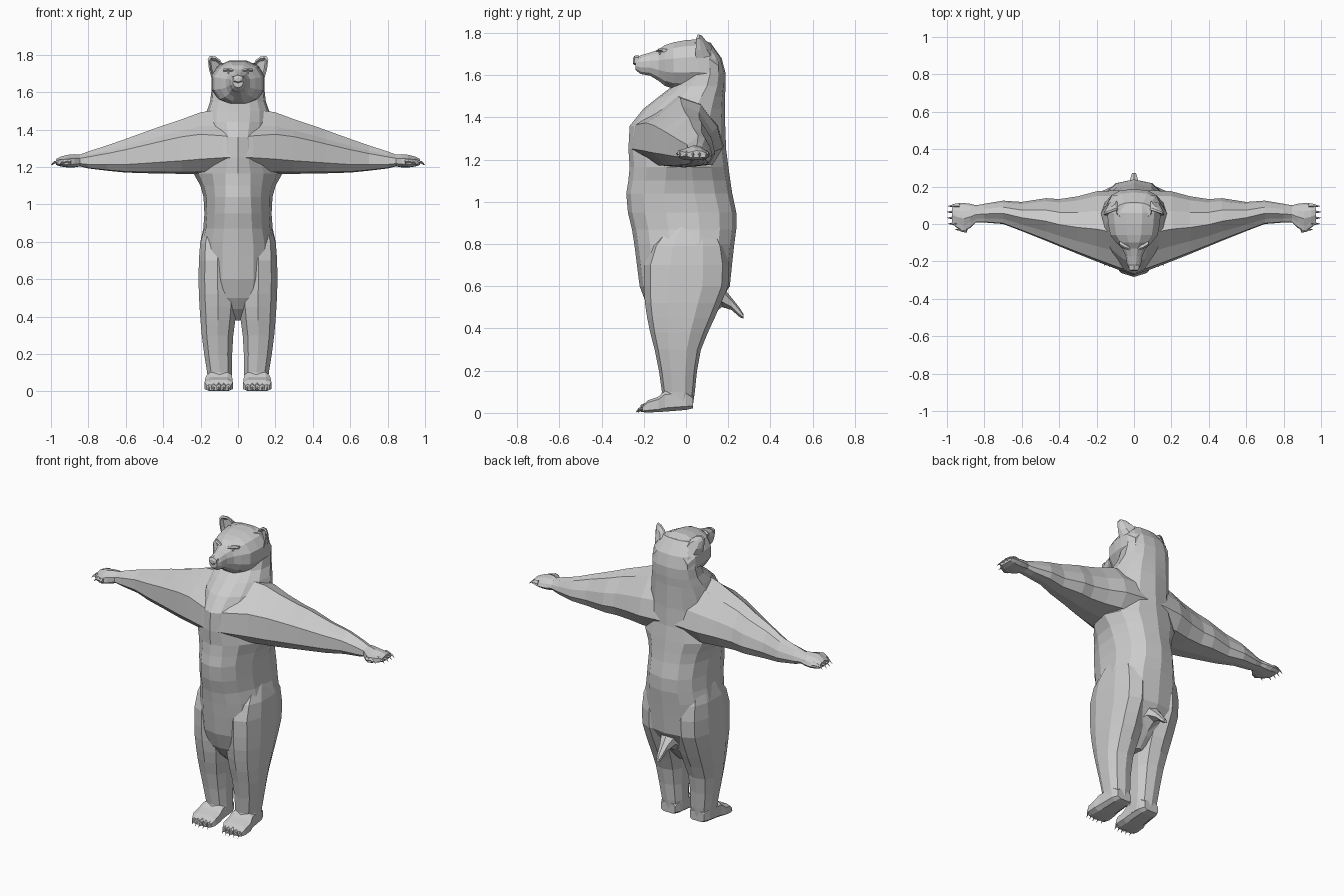
import bpy, bmesh, math
from mathutils import Vector

fur = bpy.data.materials.new("grey fur")
fur.diffuse_color = (0.6, 0.6, 0.6, 1)


def finish(name, bm):
    bmesh.ops.recalc_face_normals(bm, faces=bm.faces[:])
    me = bpy.data.meshes.new(name)
    bm.to_mesh(me)
    bm.free()
    me.materials.append(fur)
    ob = bpy.data.objects.new(name, me)
    bpy.context.collection.objects.link(ob)
    return ob


def skin(bm, rings):
    """Bridge rings of points and cap both ends."""
    vs = [[bm.verts.new(p) for p in r] for r in rings]
    for a, b in zip(vs, vs[1:]):
        for i in range(len(a)):
            j = (i + 1) % len(a)
            bm.faces.new((a[i], a[j], b[j], b[i]))
    bm.faces.new(vs[0])
    bm.faces.new(vs[-1][::-1])


def both(rings):
    return [rings, [[(-p[0], p[1], p[2]) for p in r] for r in rings]]


def outline(n, e, narrow=0.0):
    """Rounded unit outline, optionally narrower towards -v."""
    pts = []
    for i in range(n):
        a = 2 * math.pi * (i + 0.5) / n
        c, s = math.cos(a), math.sin(a)
        u = math.copysign(abs(c) ** (2 / e), c)
        v = math.copysign(abs(s) ** (2 / e), s)
        k = 1 / math.cos(math.pi / n) ** 0.5
        pts.append((u * k * (1 - narrow * max(0, -v)), v * k))
    return pts


def ring_z(z, x0, x1, y0, y1, shape):
    return [((x0 + x1) / 2 + u * (x1 - x0) / 2, (y0 + y1) / 2 + v * (y1 - y0) / 2, z) for u, v in shape]


def rings_y(secs, shape):
    return [[(u * w, y, (z0 + z1) / 2 + v * (z1 - z0) / 2) for u, v in shape]
            for y, w, z0, z1 in secs]


def make(name, *ring_sets):
    bm = bmesh.new()
    for r in ring_sets:
        skin(bm, r)
    return finish(name, bm)


# Torso and neck: z, half width, front y, back y, roundness, front narrowing
torso = [(.38, .03, -.08, .05, 2.2, .2), (.44, .12, -.14, .1, 2.4, .2), (.5, .185, -.18, .14, 2.5, .2),
         (.6, .208, -.217, .205, 2.5, .25), (.72, .209, -.232, .217, 2.5, .25), (.8, .203, -.242, .226, 2.5, .25),
         (.87, .187, -.253, .235, 2.5, .25), (.95, .181, -.272, .235, 2.5, .25), (1.04, .186, -.28, .216, 2.4, .3),
         (1.1, .203, -.27, .207, 2.3, .35), (1.165, .24, -.264, .198, 2.2, .45), (1.25, .215, -.27, .187, 2.2, .5),
         (1.36, .2, -.264, .183, 2.2, .5), (1.44, .185, -.2, .183, 2.3, .35), (1.5, .168, -.125, .183, 2.4, .25),
         (1.55, .15, -.06, .186, 2.5, .25), (1.61, .143, -.02, .186, 2.5, .2), (1.68, .135, 0, .168, 2.5, .2),
         (1.755, .095, .02, .115, 2.5, .2)]
body = make("body", [ring_z(z, -w, w, a, b, outline(14, e, k)) for z, w, a, b, e, k in torso])

# Legs: z, inner x, outer x, front y, back y
leg = [(.03, .032, .16, -.13, .03), (.1, .03, .166, -.112, .04), (.2, .03, .182, -.126, .05),
       (.3, .024, .195, -.146, .068), (.38, .013, .202, -.166, .1), (.45, .005, .207, -.18, .132),
       (.52, .005, .211, -.19, .162), (.6, .006, .212, -.195, .195), (.7, .006, .211, -.195, .2),
       (.79, .02, .204, -.165, .185), (.86, .05, .184, -.11, .15), (.92, .07, .165, -.06, .12)]
leg_shape = outline(10, 2.5)
legs = make("legs", *both([ring_z(*s, leg_shape) for s in leg]))

# Feet: y, inner x, outer x, bottom z, top z
feet_secs = [(-.205, .04, .168, .004, .035), (-.18, .028, .178, .002, .06), (-.13, .03, .177, .004, .077),
             (-.1, .032, .168, .006, .105), (0, .036, .16, .014, .11), (.034, .05, .145, .022, .08)]
foot = [[((a + b) / 2 + u * (b - a) / 2, y, (c + d) / 2 + v * (d - c) / 2) for u, v in outline(8, 4)]
        for y, a, b, c, d in feet_secs]
feet = make("feet", *both(foot))

# Shoulders, arms and hands in one span: x, front y, back y, bottom z, top z
arm = [(.0, -.271, .18, 1.167, 1.515), (.08, -.246, .18, 1.167, 1.51), (.2, -.2, .175, 1.163, 1.492),
       (.3, -.16, .148, 1.163, 1.455), (.4, -.119, .133, 1.165, 1.422), (.47, -.09, .138, 1.166, 1.397),
       (.6, -.038, .118, 1.17, 1.35), (.7, 0, .125, 1.18, 1.315), (.8, .008, .108, 1.192, 1.283),
       (.845, .008, .1, 1.203, 1.266), (.875, -.02, .108, 1.198, 1.268), (.91, -.042, .112, 1.197, 1.265),
       (.945, -.022, .11, 1.202, 1.256), (.972, 0, .104, 1.21, 1.243)]
span = [(-s[0],) + s[1:] for s in arm[:0:-1]] + arm


def arm_ring(x, y0, y1, z0, z1):
    """Steep front, ridge near the middle, back sloping down."""
    f = .54 + .14 * min(1, abs(x) / .27)
    shape = [(0, .24), (.03, f), (.22, f * .55 + .42), (.46, 1), (.72, .9), (.93, .58), (1, .28), (.87, .04),
             (.5, 0), (.2, .03)]
    return [(x, y0 + u * (y1 - y0), z0 + v * (z1 - z0)) for u, v in shape]


arms = make("arms", [arm_ring(*s) for s in span])

# Head: y, half width, bottom z, top z
head_secs = [(-.24, .026, 1.625, 1.68), (-.215, .038, 1.605, 1.695), (-.17, .046, 1.597, 1.708),
             (-.13, .064, 1.572, 1.722), (-.1, .095, 1.548, 1.744), (-.06, .128, 1.534, 1.757),
             (0, .14, 1.53, 1.768), (.06, .145, 1.53, 1.772), (.11, .142, 1.53, 1.757), (.155, .12, 1.55, 1.695)]
head = make("head", rings_y(head_secs, outline(12, 2.2)))

# Tail: y, half width, bottom z, top z
tail = make("tail", rings_y([(.12, .075, .47, .64), (.17, .05, .505, .6), (.215, .028, .49, .545),
                             (.255, .018, .455, .495), (.272, .011, .447, .468)], outline(6, 2)))

# Merge the overlapping parts into one skin
bpy.context.view_layer.objects.active = body
for part in (legs, feet, arms, head, tail):
    m = body.modifiers.new("union", 'BOOLEAN')
    m.operation, m.solver, m.object = 'UNION', 'EXACT', part
    bpy.ops.object.modifier_apply(modifier=m.name)
    bpy.data.objects.remove(part)
body.data.materials.clear()
body.data.materials.append(fur)

# Ears: cupped plates with a sunken front, thin at the tip and thick at the base
ear_xz = [(.075, 1.735), (.095, 1.772), (.12, 1.79), (.15, 1.794), (.162, 1.775), (.155, 1.72), (.14, 1.67)]
cx, cz = .118, 1.73


def ear_ring(scale, y, lean):
    return [(cx + (x - cx) * scale, y - (x - cx) * .35 + (z - cz) * lean, cz + (z - cz) * scale)
            for x, z in ear_xz]


make("ears", *both([ear_ring(.6, .08, 0), ear_ring(.82, .06, .05), ear_ring(1, .06, .1),
                    ear_ring(.96, .082, -.1), ear_ring(.6, .108, -.25)]))


def spike(base, mid, tip, r):
    """Curved claw with a square root."""
    rings = []
    for p, k in ((base, 1), (mid, .7), (tip, .12)):
        d = (Vector(tip) - Vector(base)).normalized()
        side = d.cross(Vector((0, 0, 1))).normalized()
        up = side.cross(d)
        rings.append([tuple(Vector(p) + (side * c + up * s) * r * k)
                      for c, s in ((1, 0), (0, 1), (-1, 0), (0, -1))])
    return rings


# Toes, fingers and claws
toes, claws, fingers = [], [], []
for i in range(5):
    x = .05 + i * .0265
    y = -.195 + abs(i - 1.8) * .006
    toe = rings_y([(y, .013, .004, .045), (y - .022, .011, .006, .036)], outline(6, 3))
    toes += both([[(p[0] + x, p[1], p[2]) for p in r] for r in toe])
    claws += both(spike((x, y - .013, .024), (x, y - .03, .018), (x, y - .043, .003), .007))
    hy = -.03 + i * .0315
    hx = .968 - (.045 if i == 0 else abs(i - 2.6) * .005)
    fingers += both(spike((hx - .03, hy, 1.228), (hx - .003, hy, 1.23), (hx + .018, hy, 1.222), .017))
    claws += both(spike((hx + .002, hy, 1.228), (hx + .018, hy, 1.225), (hx + .034, hy, 1.21), .007))
make("toes", *toes)
make("fingers", *fingers)
make("claws", *claws)

# Nose pad
make("nose", rings_y([(-.225, .03, 1.648, 1.694), (-.245, .027, 1.65, 1.69), (-.252, .015, 1.655, 1.678)],
                     outline(6, 2.5)))

# Eyes and brow ridges
bm = bmesh.new()
for s in (-1, 1):
    r = bmesh.ops.create_icosphere(bm, subdivisions=1, radius=.01)
    bmesh.ops.translate(bm, verts=r["verts"], vec=(s * .05, -.12, 1.703))
finish("eyes", bm)
brow = [[(x, y + u * .012, z + v * .008) for u, v in outline(5, 2)]
        for x, y, z in ((.022, -.13, 1.714), (.05, -.119, 1.721), (.078, -.102, 1.718))]
make("brows", *both(brow))
